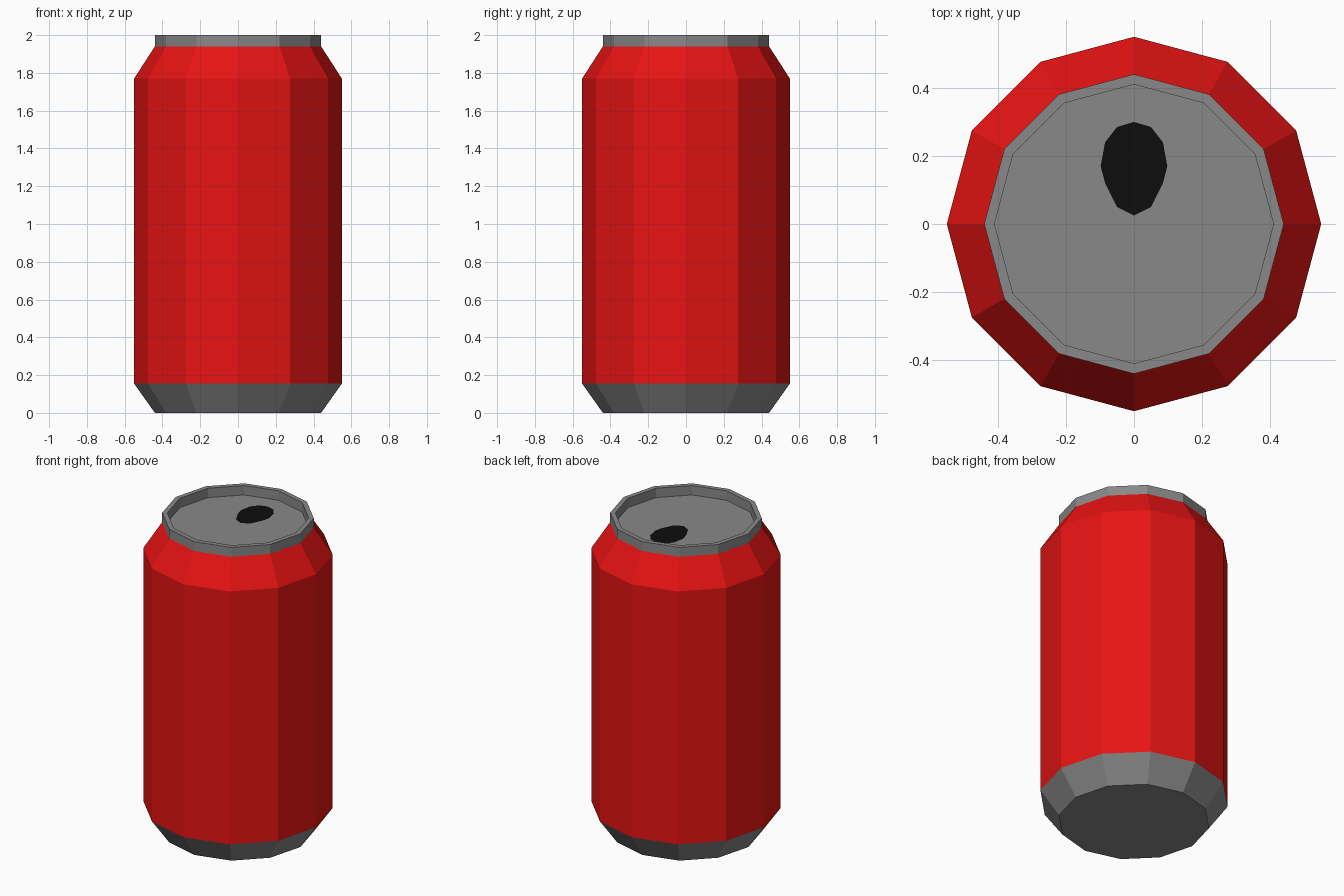
import bpy, bmesh
from math import cos, sin, pi

if "Cube" in bpy.data.objects:
    bpy.data.objects.remove(bpy.data.objects["Cube"])

SIDES = 12


def material(name, rgb):
    mat = bpy.data.materials.new(name)
    mat.diffuse_color = (*rgb, 1)
    mat.use_nodes = True
    mat.node_tree.nodes["Principled BSDF"].inputs["Base Color"].default_value = mat.diffuse_color
    return mat


def add_object(name, bm, mat):
    mesh = bpy.data.meshes.new(name)
    bm.to_mesh(mesh)
    bm.free()
    obj = bpy.data.objects.new(name, mesh)
    bpy.context.collection.objects.link(obj)
    mesh.materials.append(mat)
    return obj


def lathe(name, profile, mat, cap_start=False, cap_end=False):
    """Spin (radius, height) points into a flat-sided shell."""
    bm = bmesh.new()
    rings = [[bm.verts.new((r * cos(2 * pi * i / SIDES), r * sin(2 * pi * i / SIDES), z))
              for i in range(SIDES)] for r, z in profile]
    for low, high in zip(rings, rings[1:]):
        for i in range(SIDES):
            j = (i + 1) % SIDES
            bm.faces.new((low[i], low[j], high[j], high[i]))
    if cap_start:
        bm.faces.new(rings[0][::-1])
    if cap_end:
        bm.faces.new(rings[-1])
    return add_object(name, bm, mat)


red = material("red_paint", (0.8, 0.0065, 0.0065))
metal = material("grey_metal", (0.25, 0.25, 0.25))
black = material("black", (0.004, 0.004, 0.004))

# Tapered metal base with closed underside
lathe("base", [(0.44, 0), (0.55, 0.155)], metal, cap_start=True)

# Painted wall and sloping shoulder
lathe("body", [(0.55, 0.155), (0.55, 1.77), (0.44, 1.94)], red)

# Raised rim dropping to the recessed lid
lathe("rim_and_lid", [(0.44, 1.94), (0.44, 2.0), (0.41, 2.0), (0.41, 1.94)], metal, cap_end=True)

# Egg-shaped drinking opening, mirrored from its right half
half = [(0.05, 0.05), (0.085, 0.12), (0.098, 0.17), (0.085, 0.24), (0.05, 0.285)]
outline = [(0, 0.025)] + half + [(0, 0.30)] + [(-x, y) for x, y in reversed(half)]
bm = bmesh.new()
bm.faces.new([bm.verts.new((x, y, 1.942)) for x, y in outline])
add_object("drinking_opening", bm, black)
